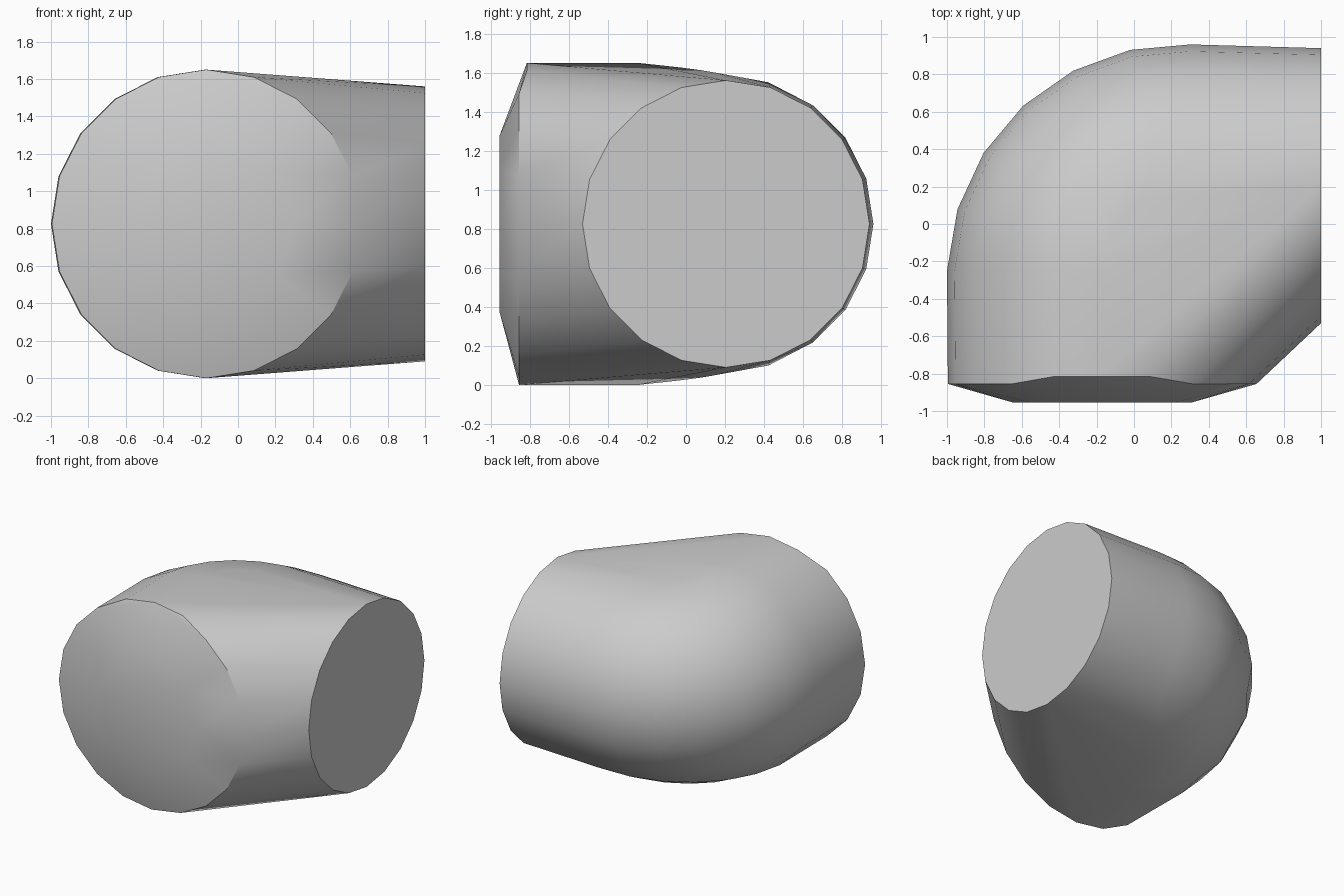
import bpy, bmesh
from math import sin, cos, pi, radians
from mathutils import Vector

if "Cube" in bpy.data.objects:
    bpy.data.objects.remove(bpy.data.objects["Cube"], do_unlink=True)

grey = bpy.data.materials.new("light_grey")
grey.use_nodes = True
colour = (0.6, 0.6, 0.6, 1)
grey.diffuse_color = colour
grey.node_tree.nodes["Principled BSDF"].inputs["Base Color"].default_value = colour

MID = 0.825      # height of the pipe's centre line
bm = bmesh.new()


def ring(x, y, radius, turn, sides=20, top_setback=0.0):
    """Upright circle of points; turn is the heading of its horizontal axis."""
    for i in range(sides):
        a = 2 * pi * i / sides
        across, up = radius * cos(a), radius * sin(a)
        back = top_setback if sin(a) > 0.9 else 0
        bm.verts.new(Vector((x + across * cos(turn), y + across * sin(turn) + back, MID + up)))


# Front end: small flat nose, then the full rim
ring(-0.17, -0.955, 0.475, 0, sides=10)
ring(-0.17, -0.855, 0.825, 0, top_setback=0.04)

# Rounded bend, narrowing towards the side opening
steps = 6
for i in range(steps + 1):
    t = i / steps
    a = t * pi / 2
    ring(0.3 - 0.475 * cos(a), -0.25 + 0.46 * sin(a), 0.825 - 0.075 * t, -a)

# Flat end on the left
ring(1.0, 0.205, 0.735, -pi / 2)

# Wrap the rings in one closed skin
hull = bmesh.ops.convex_hull(bm, input=bm.verts)
loose = [v for v in bm.verts if not v.link_faces]
bmesh.ops.delete(bm, geom=loose, context='VERTS')
inner = [f for f in bm.faces if all(len(e.link_faces) > 2 for e in f.edges)]
if inner:
    bmesh.ops.delete(bm, geom=inner, context='FACES')
bmesh.ops.dissolve_limit(bm, angle_limit=radians(1), verts=bm.verts, edges=bm.edges)
bmesh.ops.recalc_face_normals(bm, faces=bm.faces)

mesh = bpy.data.meshes.new("elbow_shell")
bm.to_mesh(mesh)
bm.free()
mesh.materials.append(grey)
shell = bpy.data.objects.new("elbow_shell", mesh)
bpy.context.collection.objects.link(shell)

# Smooth shading with crisp rims
bpy.ops.object.select_all(action='DESELECT')
shell.select_set(True)
bpy.context.view_layer.objects.active = shell
bpy.ops.object.shade_smooth_by_angle(angle=radians(30))
